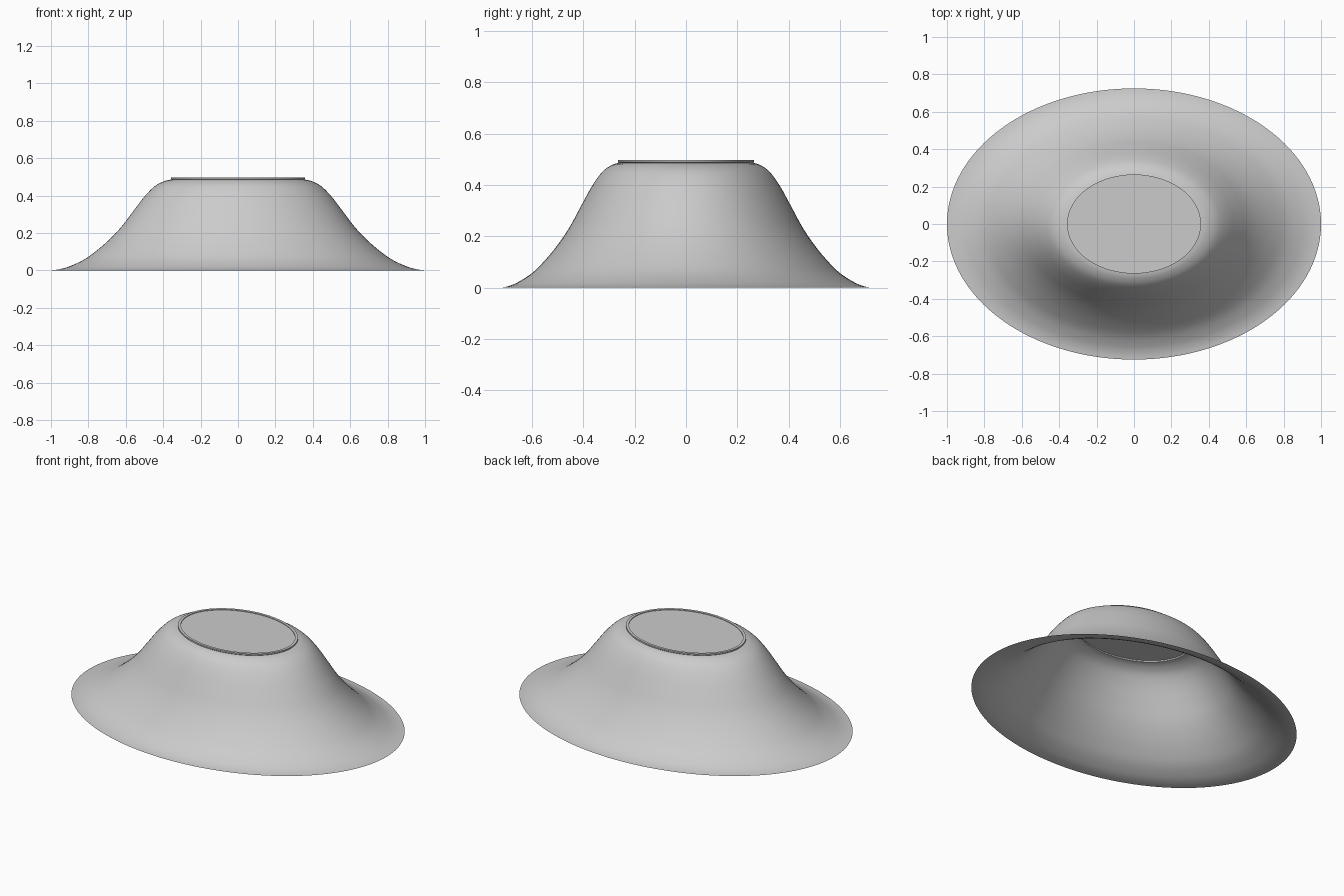
import bpy, bmesh, math

if "Cube" in bpy.data.objects:
    bpy.data.objects.remove(bpy.data.objects["Cube"])

SEG = 128
RIM = (0.355, 0.262)     # half-axes where the wall meets the rim
BASE = (1.0, 0.725)      # half-axes of the outer flange

grey = bpy.data.materials.new("light grey")
grey.diffuse_color = (0.6, 0.6, 0.6, 1)
grey.use_nodes = True
grey.node_tree.nodes["Principled BSDF"].inputs["Base Color"].default_value = grey.diffuse_color


def ring(bm, rx, ry, z):
    return [bm.verts.new((rx * math.cos(2 * math.pi * i / SEG),
                          ry * math.sin(2 * math.pi * i / SEG), z)) for i in range(SEG)]


def loft(name, sections, cap=False):
    """Skin a stack of (rx, ry, z) ellipses, listed from outside to inside."""
    bm = bmesh.new()
    rings = [ring(bm, *s) for s in sections]
    for a, b in zip(rings, rings[1:]):
        for i in range(SEG):
            j = (i + 1) % SEG
            bm.faces.new((a[i], a[j], b[j], b[i]))
    if cap:
        bm.faces.new(rings[-1])
    mesh = bpy.data.meshes.new(name)
    bm.to_mesh(mesh)
    bm.free()
    mesh.materials.append(grey)
    obj = bpy.data.objects.new(name, mesh)
    bpy.context.collection.objects.link(obj)
    bpy.ops.object.select_all(action='DESELECT')
    obj.select_set(True)
    bpy.context.view_layer.objects.active = obj
    bpy.ops.object.shade_smooth_by_angle(angle=math.radians(35))
    return obj


def catmull(pts, steps):
    """Smooth curve through the profile points."""
    p = [pts[0]] + pts + [pts[-1]]
    out = []
    for k in range(1, len(p) - 2):
        for n in range(steps):
            t = n / steps
            out.append(tuple(0.5 * (2 * b + (c - a) * t + (2 * a - 5 * b + 4 * c - d) * t * t
                                    + (3 * b - a - 3 * c + d) * t ** 3)
                             for a, b, c, d in zip(*p[k - 1:k + 3])))
    return out + [pts[-1]]


# Flared bell wall: (fraction from rim to flange edge, height)
profile = [(1, 0), (0.93, 0.006), (0.845, 0.022), (0.72, 0.06), (0.6, 0.117), (0.5, 0.175),
           (0.41, 0.238), (0.32, 0.315), (0.225, 0.395), (0.14, 0.45), (0.06, 0.477), (0, 0.486)]
loft("flared_wall", [(RIM[0] + s * (BASE[0] - RIM[0]), RIM[1] + s * (BASE[1] - RIM[1]), z)
                     for s, z in catmull(profile, 4)])

# Thin raised rim with the flat closing disc set just below its lip
loft("top_rim_and_disc", [(0.355, 0.262, 0.486), (0.358, 0.265, 0.489), (0.358, 0.265, 0.497),
                          (0.342, 0.250, 0.497), (0.342, 0.250, 0.493)], cap=True)
